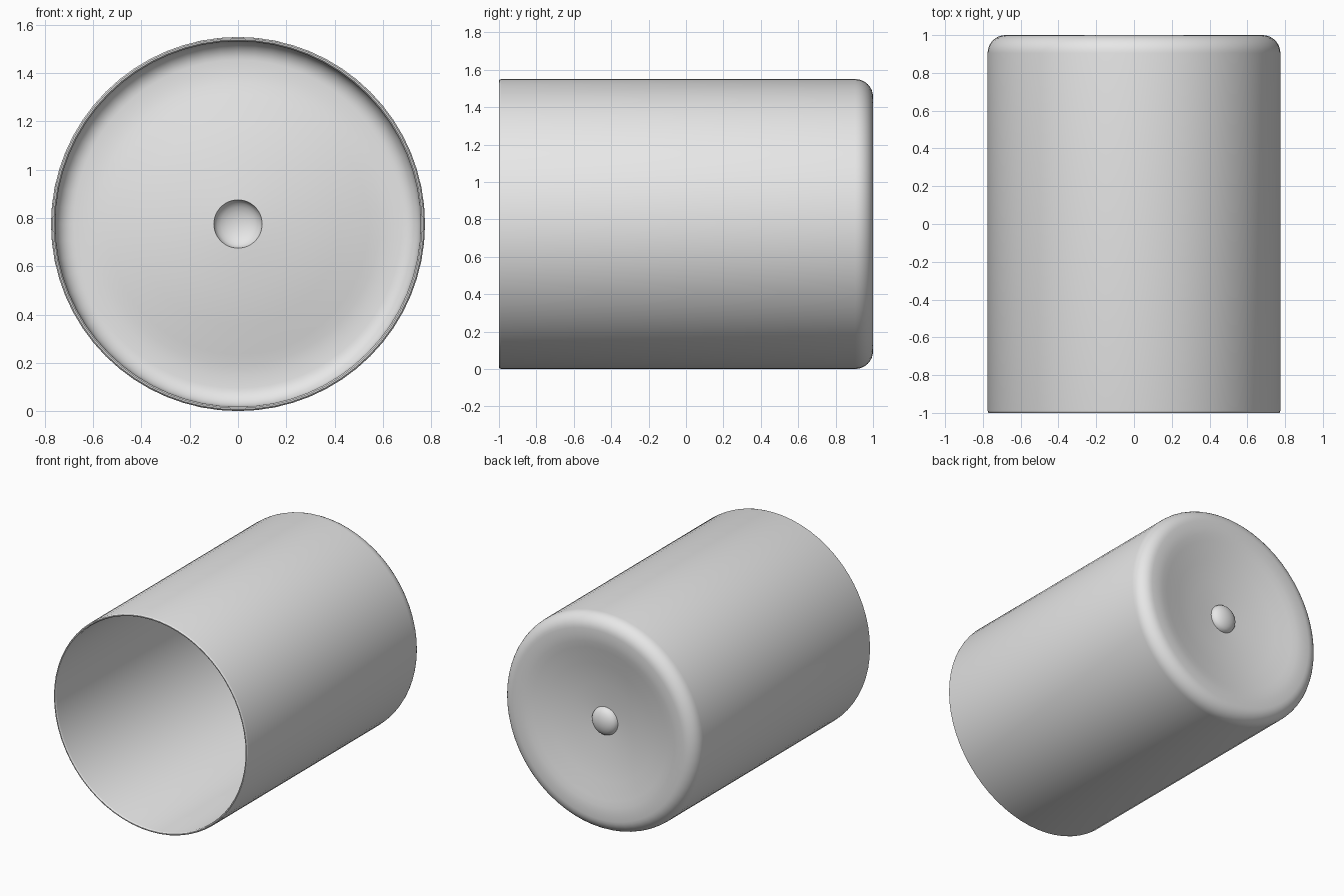
import bpy, bmesh, math

if "Cube" in bpy.data.objects:
    bpy.data.objects.remove(bpy.data.objects["Cube"])

R, T, SEG = 0.775, 0.018, 64   # outer radius, wall thickness, sides


def base_profile(offset):
    """(radius, y) from the centre of the base out to the wall; offset moves it inward."""
    pts = []
    # small round bump in the middle, bulging outward
    for i in range(7):
        a = math.radians(90 * i / 6)
        pts.append((0.1 * math.sin(a), 0.92 + 0.055 * math.cos(a) - offset))
    # shallow dished base rising to the standing ring
    pts += [(0.27, 0.932 - offset), (0.42, 0.960 - offset), (0.54, 0.985 - offset),
            (0.585, 0.995 - offset), (0.63, 1.0 - offset)]
    # rounded corner into the wall
    f = 0.095
    for i in range(9):
        a = math.radians(90 * i / 8)
        rad = f - offset
        pts.append((R - f + rad * math.sin(a), 1 - f + rad * math.cos(a)))
    return pts


# closed shell profile: outside, softened rim, inside
b = 0.006
rim = [(R, -1 + 2 * b), (R - 0.002, -1 + b * 0.6), (R - b, -1),
       (R - T + b, -1), (R - T + 0.002, -1 + b * 0.6), (R - T, -1 + 2 * b)]
profile = base_profile(0) + rim + base_profile(T)[::-1]

# lathe around the lying axis
bm = bmesh.new()
rings = []
for r, y in profile:
    if r < 1e-5:
        rings.append([bm.verts.new((0, y, R))])
    else:
        rings.append([bm.verts.new((r * math.cos(2 * math.pi * k / SEG), y,
                                    R + r * math.sin(2 * math.pi * k / SEG)))
                      for k in range(SEG)])
for p, q in zip(rings, rings[1:]):
    for k in range(SEG):
        n = (k + 1) % SEG
        if len(p) == 1:
            bm.faces.new((p[0], q[k], q[n]))
        elif len(q) == 1:
            bm.faces.new((p[k], q[0], p[n]))
        else:
            bm.faces.new((p[k], q[k], q[n], p[n]))
bmesh.ops.recalc_face_normals(bm, faces=bm.faces[:])
mesh = bpy.data.meshes.new("cup_shell")
bm.to_mesh(mesh)
bm.free()

cup = bpy.data.objects.new("cup_shell", mesh)
bpy.context.collection.objects.link(cup)

# single plain grey
grey = bpy.data.materials.new("light grey")
grey.diffuse_color = (0.8, 0.8, 0.8, 1)
grey.use_nodes = True
grey.node_tree.nodes["Principled BSDF"].inputs["Base Color"].default_value = grey.diffuse_color
mesh.materials.append(grey)

bpy.context.view_layer.objects.active = cup
cup.select_set(True)
bpy.ops.object.shade_smooth_by_angle(angle=math.radians(35))
